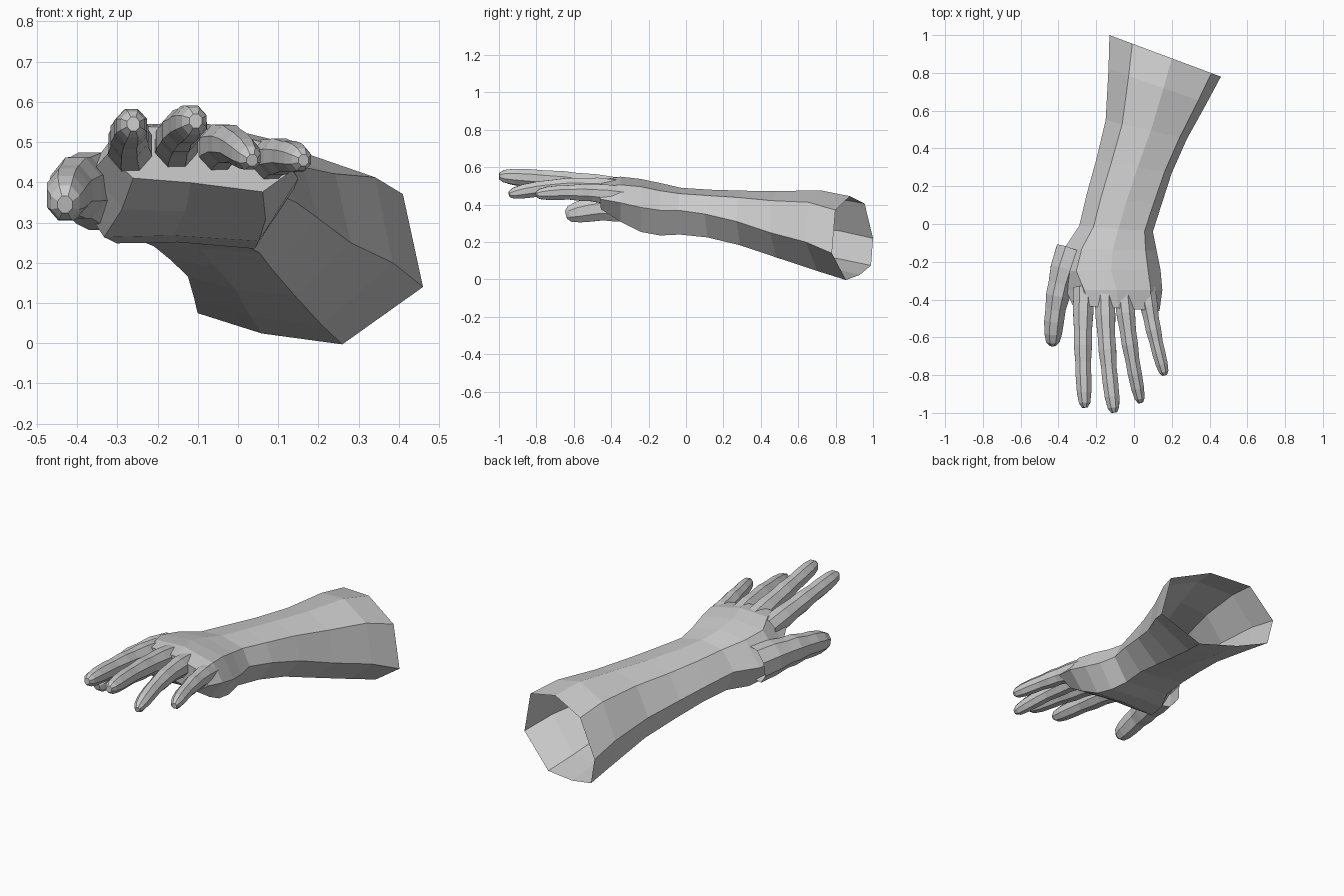
import bpy, bmesh
from math import cos, sin, tau
from mathutils import Vector

if "Cube" in bpy.data.objects:
    bpy.data.objects.remove(bpy.data.objects["Cube"])


def loft(name, rings, cap_start=False, cap_end=True):
    """Skin a list of equal-length point rings into one flat-shaded object."""
    bm = bmesh.new()
    loops = [[bm.verts.new(p) for p in ring] for ring in rings]
    n = len(loops[0])
    for a, b in zip(loops, loops[1:]):
        for i in range(n):
            j = (i + 1) % n
            bm.faces.new((a[i], a[j], b[j], b[i]))
    if cap_start:
        bm.faces.new(loops[0])
    if cap_end:
        bm.faces.new(loops[-1])
    bmesh.ops.recalc_face_normals(bm, faces=bm.faces)
    mesh = bpy.data.meshes.new(name)
    bm.to_mesh(mesh)
    bm.free()
    obj = bpy.data.objects.new(name, mesh)
    bpy.context.collection.objects.link(obj)
    return obj


# Eight-sided section outlines (across, up) for the forearm and the palm
ARM = [(1, 0), (.83, .83), (.12, 1), (-.59, .75),
       (-1, 0), (-.9, -.83), (-.36, -1), (.32, -1)]
PALM = [(1, 0), (.76, .72), (.05, 1), (-.62, .9),
        (-1, 0), (-.72, -.9), (-.1, -.88), (.68, -1)]


def section(left, right, top, bottom, blend):
    l, r = Vector(left), Vector(right)
    ring = []
    for a, h in zip(ARM, PALM):
        u, v = Vector(a).lerp(Vector(h), blend)
        p = l.lerp(r, (u + 1) / 2)
        p.z += v * (top if v > 0 else bottom)
        ring.append(p)
    return ring


# Forearm and palm: left edge, right edge, height above, depth below, palm blend
stations = [
    ((-.13, 1.0, .22), (.46, .78, .14), .27, .17, 0),
    ((-.135, .82, .26), (.385, .64, .20), .25, .175, 0),
    ((-.15, .55, .29), (.28, .45, .25), .205, .145, .1),
    ((-.20, .34, .32), (.20, .27, .31), .16, .13, .3),
    ((-.25, .16, .35), (.145, .10, .35), .13, .125, .6),
    ((-.29, -.01, .37), (.10, -.04, .37), .12, .13, .8),
    ((-.37, -.13, .37), (.12, -.14, .37), .145, .135, 1),
    ((-.41, -.25, .38), (.14, -.24, .385), .155, .13, 1),
    ((-.36, -.35, .43), (.15, -.35, .41), .13, .105, 1),
    ((-.325, -.43, .47), (.135, -.46, .43), .085, .06, 1),
]
loft("forearm_and_palm", [section(*s) for s in stations])

# Finger rings: position along the finger and swelling at the joints
STEPS = [(0, 1), (.2, 1.05), (.36, .98), (.48, 1.05), (.62, .97),
         (.74, 1.04), (.87, 1.03), (.96, .85), (1, .45)]


def finger(name, base, middle, tip, r_base, r_tip, tall=1.1, sides=8):
    b, m, t = Vector(base), Vector(middle), Vector(tip)
    rings = []
    for s, swell in STEPS:
        # quadratic curve through the three points
        c = b * (1 - s) * (1 - 2 * s) + m * 4 * s * (1 - s) + t * s * (2 * s - 1)
        d = (b * (4 * s - 3) + m * (4 - 8 * s) + t * (4 * s - 1)).normalized()
        side = d.cross(Vector((0, 0, 1))).normalized()
        up = side.cross(d)
        r = (r_base + (r_tip - r_base) * s) * swell
        rings.append([c + side * r * cos(tau * (k + .5) / sides)
                      + up * r * tall * sin(tau * (k + .5) / sides)
                      for k in range(sides)])
    loft(name, rings)


finger("index_finger", (-.265, -.34, .475), (-.27, -.66, .52), (-.26, -.972, .545), .06, .037)
finger("middle_finger", (-.155, -.36, .485), (-.14, -.68, .53), (-.105, -.998, .553), .058, .038)
finger("ring_finger", (-.055, -.36, .475), (-.02, -.65, .495), (.035, -.945, .455), .055, .033)
finger("little_finger", (.065, -.34, .445), (.105, -.57, .465), (.163, -.80, .455), .052, .031)
finger("thumb", (-.335, -.14, .375), (-.405, -.39, .385), (-.43, -.642, .345), .085, .044, 1.2)
